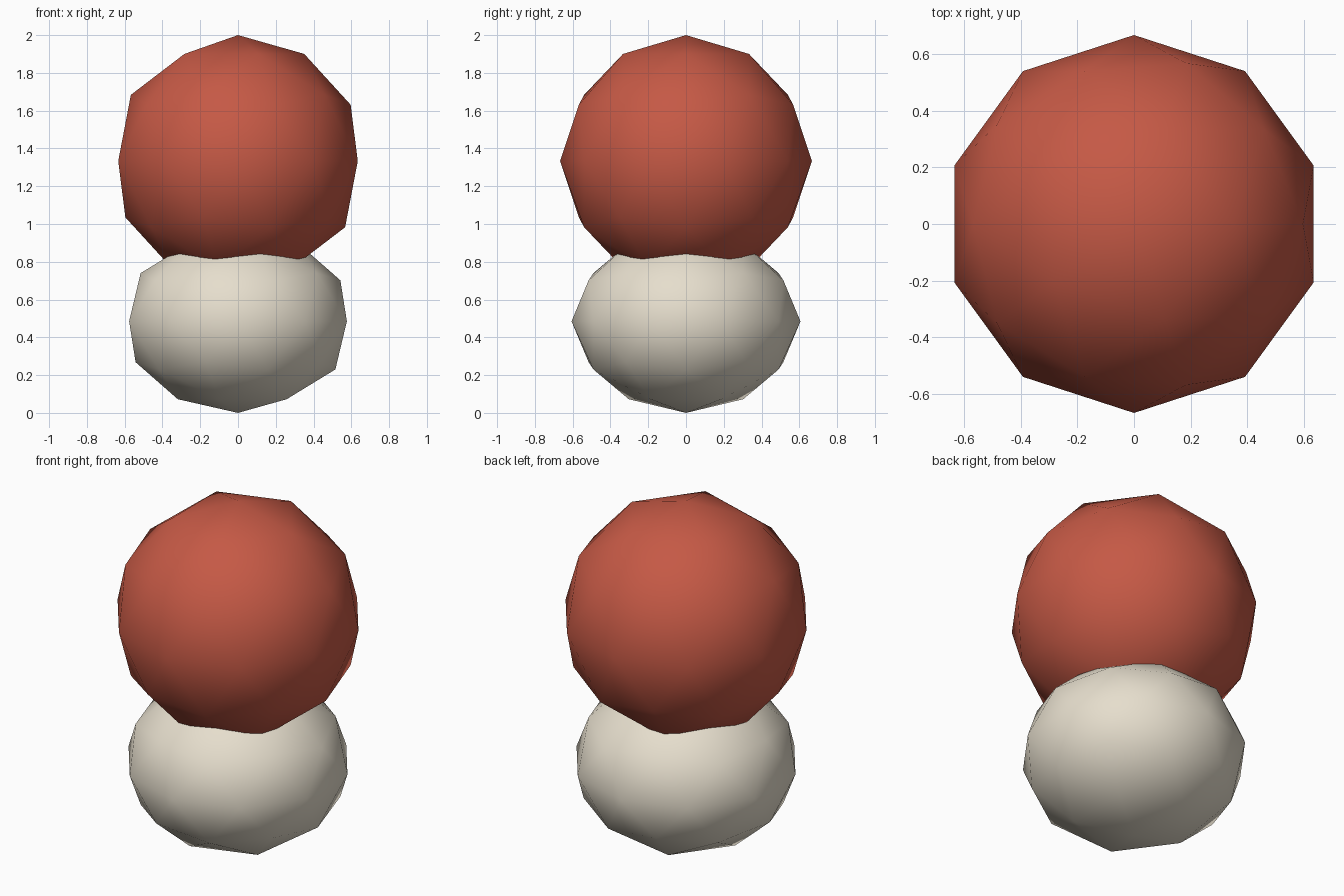
import bpy

if "Cube" in bpy.data.objects:
    bpy.data.objects.remove(bpy.data.objects["Cube"])


def ball(name, radius, height, z, color):
    """Smooth-shaded low-poly ball, flattened or stretched to the given half height."""
    bpy.ops.mesh.primitive_ico_sphere_add(subdivisions=2, radius=1, location=(0, 0, z))
    obj = bpy.context.object
    obj.name = name
    obj.scale = (radius, radius, height)
    bpy.ops.object.transform_apply(location=False, rotation=False, scale=True)
    bpy.ops.object.shade_smooth()
    mat = bpy.data.materials.new(name + "_color")
    mat.diffuse_color = color
    mat.use_nodes = True
    mat.node_tree.nodes["Principled BSDF"].inputs["Base Color"].default_value = mat.diffuse_color
    obj.data.materials.append(mat)
    return obj


# Squashed cream base resting on the ground
ball("base", 0.606, 0.485, 0.485, (0.79, 0.73, 0.61, 1))

# Round red ball sunk into the base
ball("top_ball", 0.6667, 0.6667, 1.3333, (0.56, 0.10, 0.06, 1))
